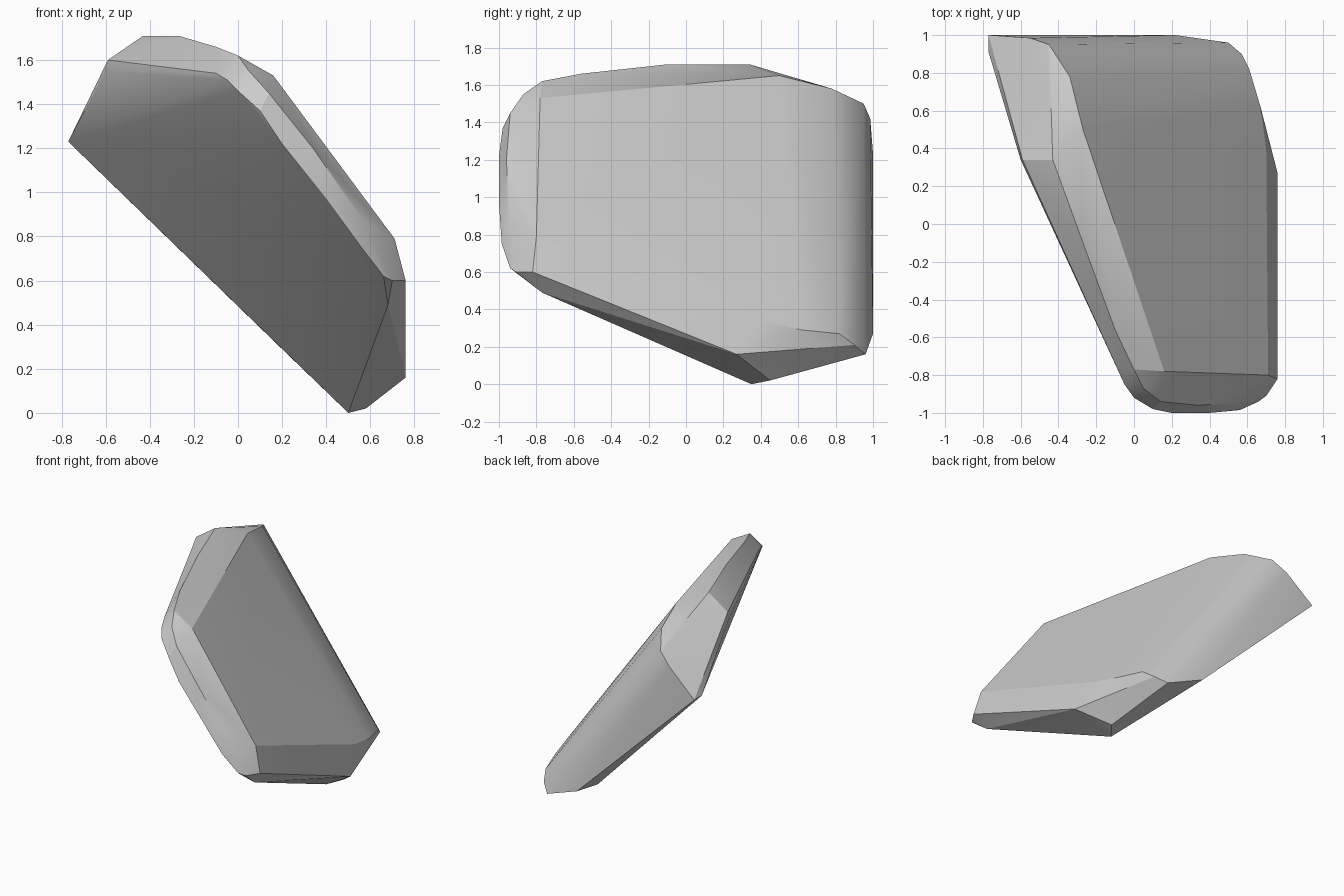
import bpy, bmesh, math

# Underside outline: the broad sloping lower face, down to its resting tip
underside = [
    (-.77, .91, 1.23), (-.77, 1, 1.23), (.22, 1, .27), (.50, .35, 0),
    (.58, .45, .02), (.68, -.77, .49), (-.60, .34, 1.55), (-.10, -.74, 1.54)]

# Rounded rim around the front end and the low right side
rim = [
    (-.05, -.85, 1.51), (0, -.92, 1.46), (.10, -.98, 1.37), (.20, -1, 1.22),
    (.40, -1, .97), (.56, -.985, .75), (.66, -.94, .62), (.70, -.91, .60),
    (.76, -.82, .60), (.76, .27, .16), (.50, .96, .16), (.57, .90, .21)]

# Upper face outline with its ridge, right edge and softened back edge
top = [
    (-.59, .34, 1.60), (-.43, .34, 1.71), (-.27, -.10, 1.71), (-.10, -.56, 1.66),
    (0, -.77, 1.62), (.05, -.87, 1.55), (.14, -.94, 1.45), (.34, -.96, 1.20),
    (.57, -.945, .87), (.16, -.78, 1.53), (.71, -.80, .79), (.70, .40, .34),
    (.67, .62, .29), (.61, .82, .27), (-.27, .50, 1.65), (-.34, .78, 1.58),
    (-.45, .95, 1.50), (-.55, .985, 1.42)]

# Wrap the outlines in one faceted stone slab
bm = bmesh.new()
for p in underside + rim + top:
    bm.verts.new(p)
hull = bmesh.ops.convex_hull(bm, input=bm.verts[:])
loose = {v for v in bm.verts if not v.link_faces}
bmesh.ops.delete(bm, geom=list(loose), context='VERTS')
bmesh.ops.recalc_face_normals(bm, faces=bm.faces[:])
mesh = bpy.data.meshes.new("stone_slab")
bm.to_mesh(mesh)
bm.free()

slab = bpy.data.objects.new("stone_slab", mesh)
bpy.context.collection.objects.link(slab)
bpy.context.view_layer.objects.active = slab
slab.select_set(True)
bpy.ops.object.shade_smooth_by_angle(angle=math.radians(20))
